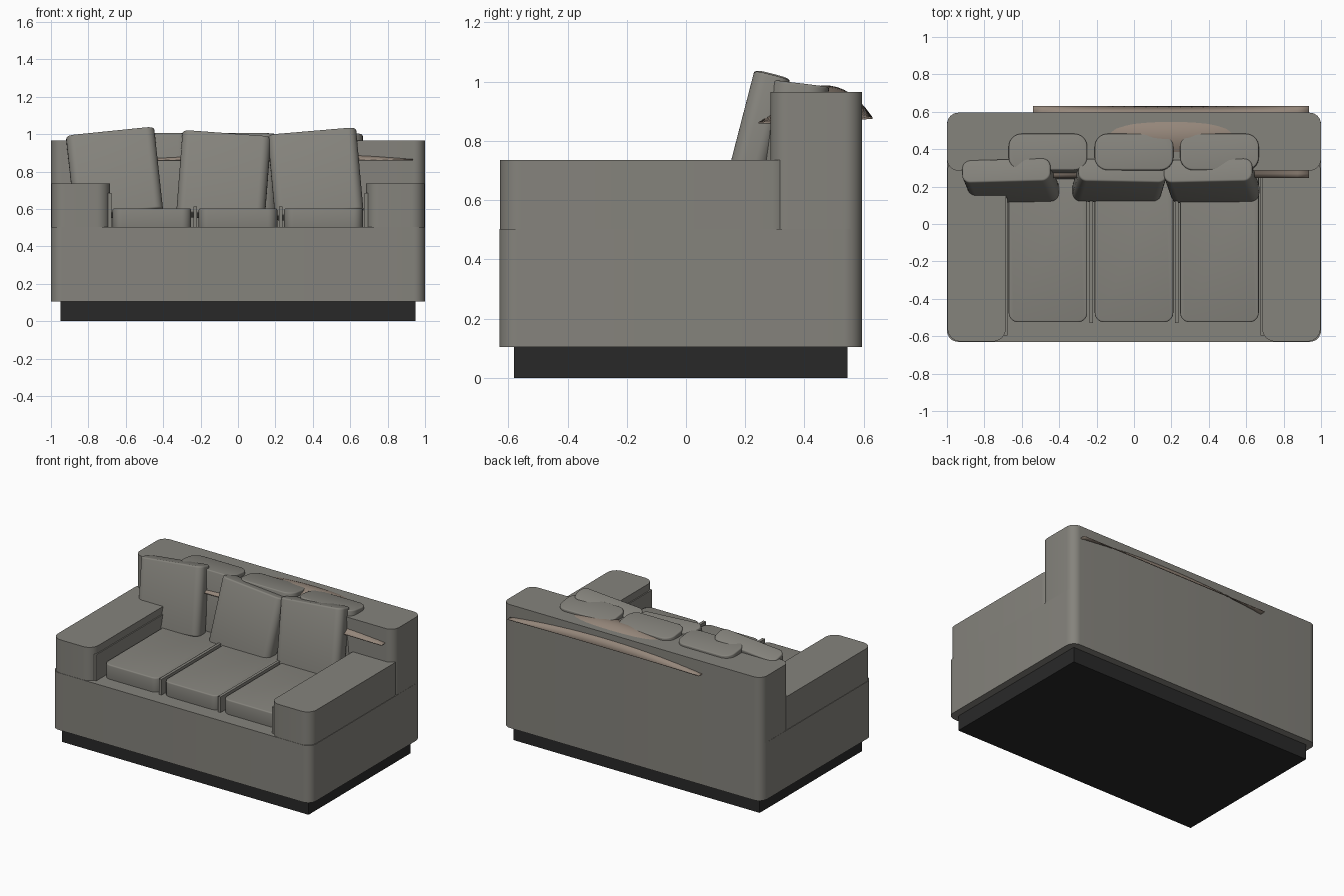
import bpy, bmesh, math
from mathutils import Euler, Vector

if "Cube" in bpy.data.objects:
    bpy.data.objects.remove(bpy.data.objects["Cube"])


def material(name, rgb):
    m = bpy.data.materials.new(name)
    m.diffuse_color = (*rgb, 1)
    m.use_nodes = True
    m.node_tree.nodes["Principled BSDF"].inputs["Base Color"].default_value = m.diffuse_color
    return m


fabric = material("grey_fabric", (0.235, 0.228, 0.203))
dark = material("dark_base", (0.022, 0.022, 0.022))
brown = material("brown_cloth", (0.30, 0.24, 0.195))


def finish(bm, name, mat):
    me = bpy.data.meshes.new(name)
    bm.to_mesh(me)
    bm.free()
    ob = bpy.data.objects.new(name, me)
    bpy.context.collection.objects.link(ob)
    me.materials.append(mat)
    bpy.ops.object.select_all(action='DESELECT')
    ob.select_set(True)
    bpy.context.view_layer.objects.active = ob
    bpy.ops.object.shade_smooth_by_angle(angle=math.radians(35))
    return ob


def block(name, x, y, z, r=0.0, rim=0.0, mat=fabric):
    """Box from ranges, upright edges rounded by r, top and bottom rims by rim."""
    bm = bmesh.new()
    bmesh.ops.create_cube(bm, size=1)
    bmesh.ops.scale(bm, vec=(x[1] - x[0], y[1] - y[0], z[1] - z[0]), verts=bm.verts)
    if r:
        up = [e for e in bm.edges if abs(e.verts[0].co.z - e.verts[1].co.z) > 1e-4]
        bmesh.ops.bevel(bm, geom=up, offset=r, segments=8, profile=0.5, affect='EDGES')
    if rim:
        edges = [e for e in bm.edges if abs(e.verts[0].co.z - e.verts[1].co.z) < 1e-4]
        bmesh.ops.bevel(bm, geom=edges, offset=rim, segments=3, profile=0.5, affect='EDGES')
    ob = finish(bm, name, mat)
    ob.location = [(a + b) / 2 for a, b in (x, y, z)]
    return ob


# Plinth, body and backrest
block("plinth", (-0.95, 0.95), (-0.58, 0.545), (0, 0.106), mat=dark)
block("body", (-1, 1), (-0.63, 0.592), (0.105, 0.503), 0.06)
block("backrest", (-0.999, 0.999), (0.285, 0.595), (0.105, 0.965), 0.06)

# Arms, the welt panels beside the seats, and the seat dividers
for side, s in (("left", -1), ("right", 1)):
    block(side + "_arm", sorted((s * 0.997, s * 0.685)), (-0.628, 0.36), (0.49, 0.735), 0.07)
    block(side + "_arm_panel", sorted((s * 0.695, s * 0.677)), (-0.595, 0.3), (0.49, 0.685), mat=fabric)
    block(side + "_seat_divider", sorted((s * 0.238, s * 0.218)), (-0.53, 0.3), (0.49, 0.612))

# Seat and back cushions
for i, cx in enumerate((-0.46, 0, 0.457)):
    block(f"seat_cushion_{i}", (cx - 0.21, cx + 0.21), (-0.525, 0.30), (0.49, 0.603), 0.05, 0.008)
    back = block(f"back_cushion_{i}", (cx - 0.21, cx + 0.21), (0.263, 0.459), (0.58, 0.996), 0.07, 0.008)
    back.rotation_euler.x = math.radians(-7)

# Leaning throw pillows: centre x, sideways roll, height offset
for i, (cx, roll, dz) in enumerate(((-0.66, -6, 0), (-0.077, 4.3, -0.012), (0.415, -5, 0))):
    p = block(f"throw_pillow_{i}", (cx - 0.237, cx + 0.237), (0.168, 0.293),
              (0.56 + dz, 1.012 + dz), 0.045, 0.01)
    p.rotation_mode = 'YXZ'
    p.rotation_euler = Euler((math.radians(-14.5), math.radians(roll), 0), 'YXZ')

# Thin draped throw, domed slightly above the backrest
bm = bmesh.new()
bmesh.ops.create_grid(bm, x_segments=24, y_segments=16, size=1)
for v in bm.verts:
    u, w = v.co.x, v.co.y
    dome = (1 - u * u) * (1 - w * w) * (1 + 0.3 * w)
    v.co = Vector((0.198 + 0.737 * u, 0.4375 + 0.1925 * w, 0.872 + 0.008 * w + 0.112 * dome))
throw = finish(bm, "draped_throw", brown)
thick = throw.modifiers.new("thickness", 'SOLIDIFY')
thick.thickness = 0.006
